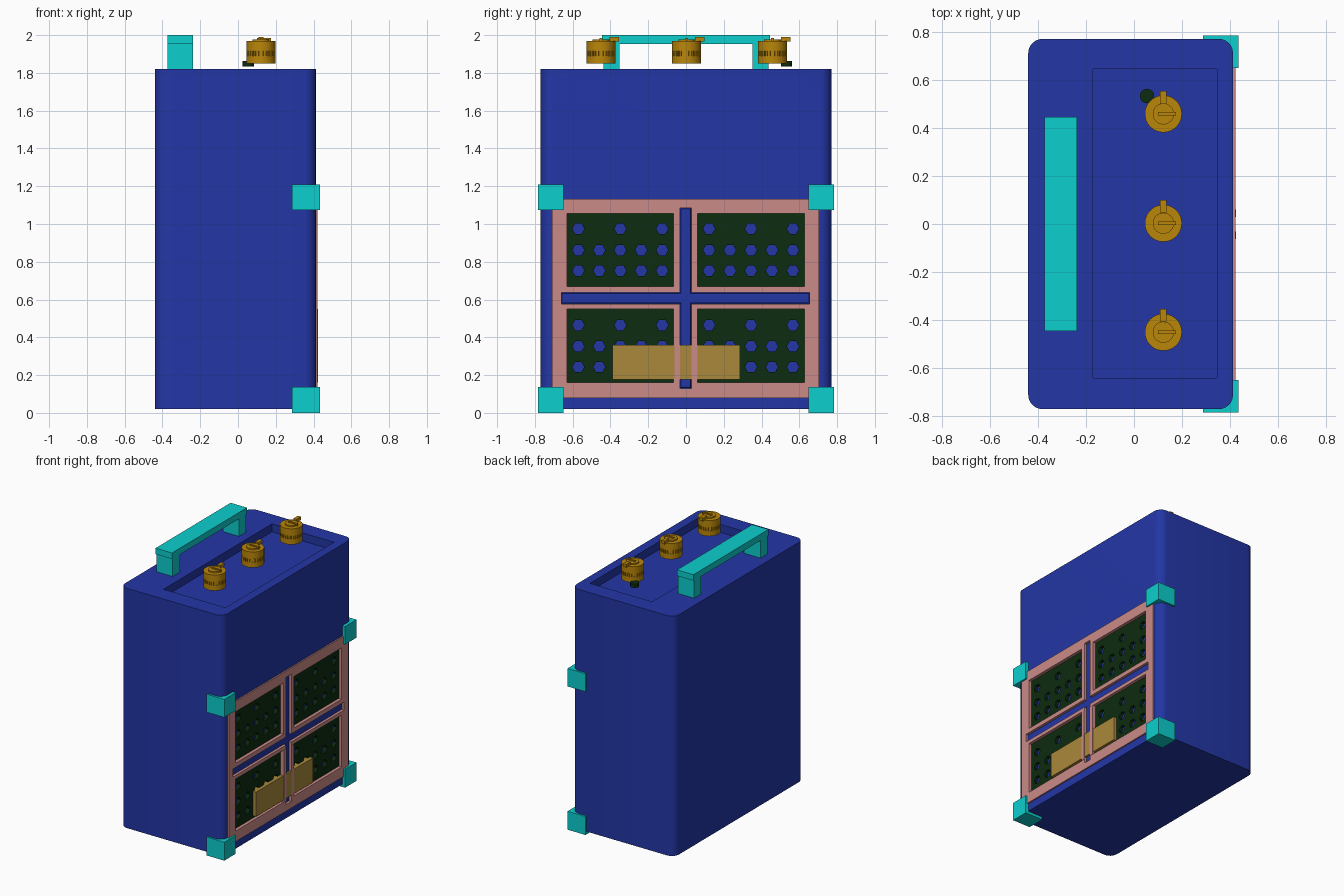
import bpy, bmesh, math
from mathutils import Matrix

if "Cube" in bpy.data.objects:
    bpy.data.objects.remove(bpy.data.objects["Cube"])

def mat(name, r, g, b):
    m = bpy.data.materials.new(name)
    m.diffuse_color = (r, g, b, 1)
    m.use_nodes = True
    m.node_tree.nodes["Principled BSDF"].inputs["Base Color"].default_value = m.diffuse_color
    return m

BLUE = mat("blue_cabinet", 0.017, 0.037, 0.38)
CYAN = mat("cyan_fittings", 0.004, 0.62, 0.62)
PINK = mat("pink_trim", 0.60, 0.26, 0.25)
GREEN = mat("dark_green", 0.004, 0.025, 0.005)
GOLD = mat("gold_knob", 0.49, 0.24, 0.003)
BRASS = mat("brass_plate", 0.40, 0.25, 0.045)

def finish(bm, name, m):
    bmesh.ops.recalc_face_normals(bm, faces=bm.faces)
    me = bpy.data.meshes.new(name)
    bm.to_mesh(me)
    bm.free()
    ob = bpy.data.objects.new(name, me)
    bpy.context.collection.objects.link(ob)
    if m:
        me.materials.append(m)
    return ob

def add_box(bm, x0, x1, y0, y1, z0, z1):
    M = Matrix.Translation(((x0+x1)/2, (y0+y1)/2, (z0+z1)/2)) @ Matrix.Diagonal((x1-x0, y1-y0, z1-z0, 1))
    return bmesh.ops.create_cube(bm, size=1, matrix=M)['verts']

def box(name, m, *d):
    bm = bmesh.new()
    add_box(bm, *d)
    return finish(bm, name, m)

def add_cyl(bm, x, y, z0, z1, r, n, r2=None):
    bmesh.ops.create_cone(bm, cap_ends=True, segments=n, radius1=r, radius2=r2 or r, depth=z1-z0,
                          matrix=Matrix.Translation((x, y, (z0+z1)/2)))

def activate(ob):
    bpy.ops.object.select_all(action='DESELECT')
    ob.select_set(True)
    bpy.context.view_layer.objects.active = ob

def cut(ob, cutter):
    cutter.hide_render = True
    mod = ob.modifiers.new("cut", 'BOOLEAN')
    mod.operation = 'DIFFERENCE'
    mod.solver = 'EXACT'
    mod.object = cutter
    activate(ob)
    bpy.ops.object.modifier_apply(modifier=mod.name)
    bpy.data.objects.remove(cutter)

def smooth(ob, deg=35):
    activate(ob)
    bpy.ops.object.shade_smooth_by_angle(angle=math.radians(deg))

# cabinet: box with rounded upright edges, recessed top tray and front opening
bm = bmesh.new()
add_box(bm, -0.44, 0.412, -0.77, 0.77, 0.02, 1.82)
up = [e for e in bm.edges if abs(e.verts[0].co.z - e.verts[1].co.z) > 1]
bmesh.ops.bevel(bm, geom=up, offset=0.06, segments=6, profile=0.5, affect='EDGES')
cabinet = finish(bm, "cabinet", BLUE)
cut(cabinet, box("tray_cutter", None, -0.17, 0.345, -0.64, 0.645, 1.76, 2.0))
cut(cabinet, box("front_cutter", None, 0.37, 0.6, -0.69, 0.69, 0.1, 1.11))
smooth(cabinet)

# pink front frame with four windows and a cross slot
WY = [(-0.63, -0.065), (0.062, 0.627)]
WZ = [(0.16, 0.55), (0.67, 1.055)]
frame = box("front_frame", PINK, 0.385, 0.422, -0.71, 0.705, 0.08, 1.133)
for y0, y1 in WY:
    for z0, z1 in WZ:
        cut(frame, box("window_cutter", None, 0.3, 0.5, y0, y1, z0, z1))
cut(frame, box("slot_cutter", None, 0.3, 0.5, -0.66, 0.655, 0.577, 0.637))
cut(frame, box("slot_cutter", None, 0.3, 0.5, -0.031, 0.029, 0.13, 1.085))

# blue cross bars lying in the slot
for name, d in (("cross_bar", (-0.658, 0.653, 0.579, 0.635)), ("cross_post", (-0.029, 0.027, 0.132, 1.083))):
    bm = bmesh.new()
    add_box(bm, 0.365, 0.41, *d)
    fr = [e for e in bm.edges if all(v.co.x > 0.4 for v in e.verts)]
    bmesh.ops.bevel(bm, geom=fr, offset=0.008, segments=2, profile=0.5, affect='EDGES')
    finish(bm, name, BLUE)

# dark grilles with hexagonal holes
for y0, y1 in WY:
    for z0, z1 in WZ:
        g = box("grille", GREEN, 0.372, 0.398, y0-0.01, y1+0.01, z0-0.01, z1+0.01)
        bm = bmesh.new()
        turn = Matrix.Rotation(math.pi/2, 4, 'Y')
        for row, z in enumerate((0.083, 0.192, 0.305)):
            for i in range(0, 5, 2 if row == 2 else 1):
                T = Matrix.Translation((0.39, y0 + 0.06 + i*0.111, z0 + z)) @ turn
                bmesh.ops.create_cone(bm, cap_ends=True, segments=6, radius1=0.032,
                                      radius2=0.032, depth=0.1, matrix=T)
        cut(g, finish(bm, "hole_cutter", None))

# blank name plate, crossed by the slim pink strips
box("name_plate", BRASS, 0.374, 0.423, -0.39, 0.287, 0.177, 0.36)
for y0, y1 in ((-0.062, -0.031), (0.029, 0.06)):
    box("frame_strip", PINK, 0.40, 0.4245, y0, y1, 0.16, 0.55)

# corner protectors
for s in (-1, 1):
    for z0, z1 in ((0, 0.138), (1.075, 1.21)):
        box("corner_protector", CYAN, 0.286, 0.435, *sorted((s*0.648, s*0.784)), z0, z1)

# carrying handle
bm = bmesh.new()
half = [(0.445, 2.0), (0.445, 1.955), (0.436, 1.955), (0.436, 1.815), (0.352, 1.815), (0.352, 1.952)]
pts = half + [(-y, z) for y, z in reversed(half)]
f = bm.faces.new([bm.verts.new((-0.373, y, z)) for y, z in pts])
ex = bmesh.ops.extrude_face_region(bm, geom=[f])['geom']
bmesh.ops.translate(bm, vec=(0.136, 0, 0), verts=[v for v in ex if isinstance(v, bmesh.types.BMVert)])
finish(bm, "handle", CYAN)

# control knobs: grooved drum, raised cap, pointer tab and grip bar
for y in (-0.45, 0.003, 0.458):
    bm = bmesh.new()
    x = 0.122
    add_cyl(bm, x, y, 1.85, 1.89, 0.077, 40)
    add_cyl(bm, x, y, 1.89, 1.915, 0.07, 40)
    add_cyl(bm, x, y, 1.915, 1.968, 0.077, 40)
    add_cyl(bm, x, y, 1.968, 1.978, 0.044, 32)
    for k in range(28):
        vs = add_box(bm, 0.066, 0.077, -0.005, 0.005, 1.888, 1.917)
        M = Matrix.Translation((x, y, 0)) @ Matrix.Rotation(k*math.tau/28, 4, 'Z')
        bmesh.ops.transform(bm, matrix=M, verts=vs)
    add_box(bm, x-0.013, x+0.013, y+0.044, y+0.096, 1.966, 1.99)
    add_box(bm, x-0.022, x+0.052, y-0.007, y+0.007, 1.966, 1.985)
    smooth(finish(bm, "knob", GOLD))

# small jack socket
bm = bmesh.new()
add_cyl(bm, 0.054, 0.532, 1.833, 1.862, 0.03, 24)
smooth(finish(bm, "jack", GREEN))
